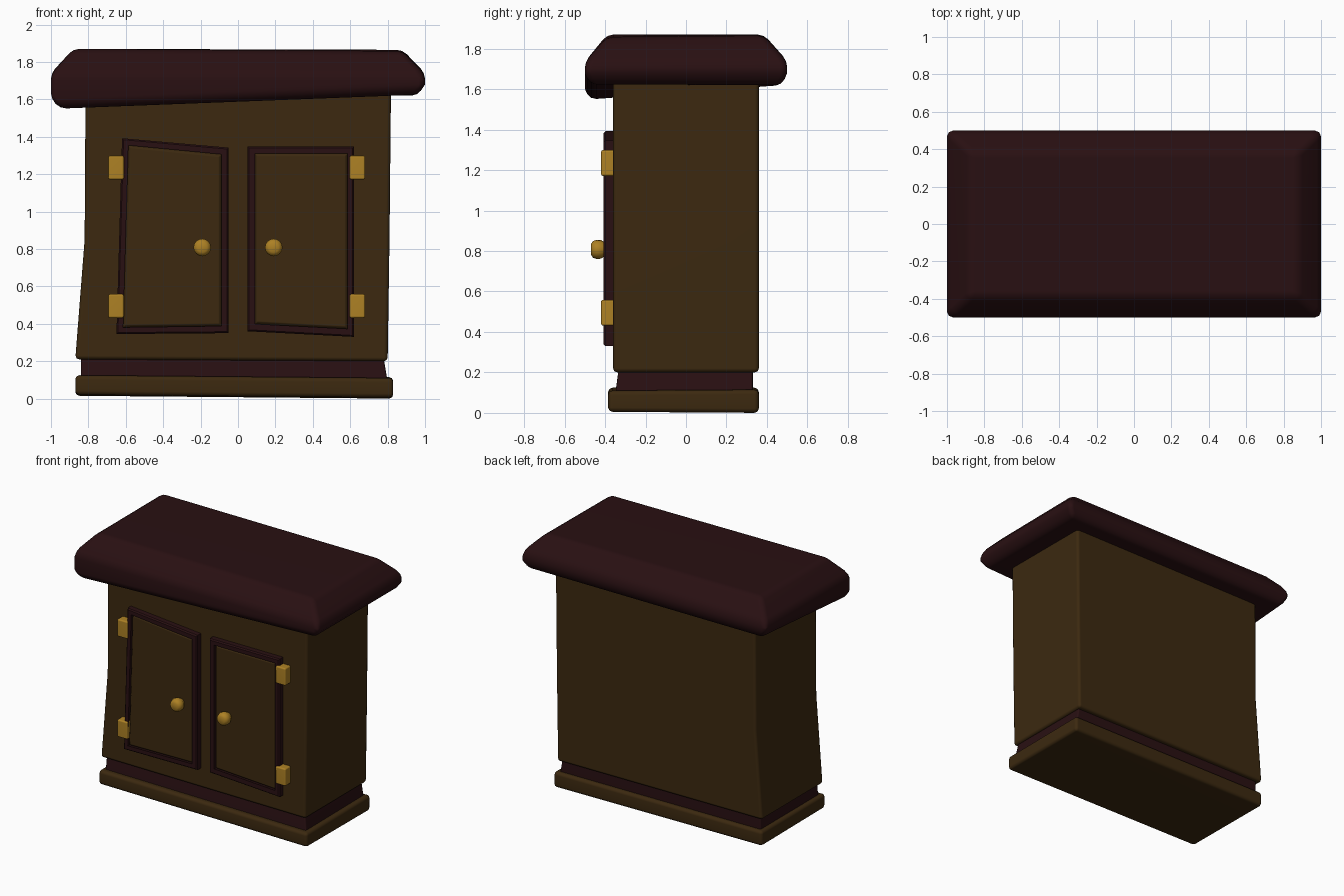
import bpy, bmesh, math

if "Cube" in bpy.data.objects:
    bpy.data.objects.remove(bpy.data.objects["Cube"])


def material(name, rgb):
    m = bpy.data.materials.new(name)
    m.diffuse_color = (*rgb, 1)
    m.use_nodes = True
    m.node_tree.nodes["Principled BSDF"].inputs["Base Color"].default_value = m.diffuse_color
    return m


BROWN = material("brown wood", (0.045, 0.022, 0.005))
DARK = material("dark red wood", (0.022, 0.005, 0.006))
GOLD = material("brass", (0.42, 0.22, 0.018))


def loft(name, rings, mat, bevel, segments=2, caps=True):
    """Skin a stack of equal-length point rings; round the edges."""
    bm = bmesh.new()
    loops = [[bm.verts.new(p) for p in r] for r in rings]
    n = len(loops[0])
    pairs = list(zip(loops, loops[1:]))
    if not caps:
        pairs.append((loops[-1], loops[0]))
    for a, b in pairs:
        for i in range(n):
            j = (i + 1) % n
            bm.faces.new((a[i], a[j], b[j], b[i]))
    if caps:
        bm.faces.new(loops[0][::-1])
        bm.faces.new(loops[-1])
    bmesh.ops.recalc_face_normals(bm, faces=bm.faces)
    me = bpy.data.meshes.new(name)
    bm.to_mesh(me)
    bm.free()
    me.materials.append(mat)
    me.polygons.foreach_set("use_smooth", [True] * len(me.polygons))
    ob = bpy.data.objects.new(name, me)
    bpy.context.collection.objects.link(ob)
    if bevel:
        mod = ob.modifiers.new("rounding", "BEVEL")
        mod.width = bevel
        mod.segments = segments
        mod.limit_method = "ANGLE"
        mod.angle_limit = math.radians(35)
        ob.modifiers.new("flat_centres", "WEIGHTED_NORMAL")
    return ob


def level(x0, x1, y0, y1, z):
    """Rectangle ring; z gives front-left, front-right, back-right, back-left."""
    z = z if isinstance(z, tuple) else (z,) * 4
    return [(x0, y0, z[0]), (x1, y0, z[1]), (x1, y1, z[2]), (x0, y1, z[3])]


def upright(quad, y, inset=0.0):
    """Door outline at depth y, pulled towards its centre by inset."""
    cx = sum(p[0] for p in quad) / 4
    cz = sum(p[1] for p in quad) / 4
    return [(x - math.copysign(inset, x - cx), y, z - math.copysign(inset, z - cz))
            for x, z in quad]


# Plinth, skirt and slightly crooked cabinet body
loft("plinth", [level(-0.87, 0.83, -0.385, 0.36, (0.02, 0.005, 0.0, 0.015)),
                level(-0.87, 0.83, -0.385, 0.36, (0.125, 0.11, 0.115, 0.125))], BROWN, 0.022)
loft("skirt", [level(-0.84, 0.80, -0.35, 0.33, 0.09),
               level(-0.84, 0.775, -0.33, 0.33, 0.24)], DARK, 0.01)
loft("cabinet_body", [level(-0.87, 0.80, -0.36, 0.36, (0.21, 0.20, 0.20, 0.21)),
                      level(-0.82, 0.81, -0.36, 0.36, 0.85),
                      level(-0.815, 0.818, -0.36, 0.36, 1.66)], BROWN, 0.02)

# Heavy tabletop with sloping edges and one sagging corner
loft("tabletop", [level(-0.95, 0.96, -0.475, 0.475, (1.548, 1.625, 1.62, 1.62)),
                  level(-1.0, 1.0, -0.5, 0.5, (1.60, 1.68, 1.68, 1.68)),
                  level(-1.0, 1.0, -0.5, 0.5, (1.735, 1.735, 1.74, 1.74)),
                  level(-0.88, 0.88, -0.39, 0.385, (1.87, 1.858, 1.865, 1.87))], DARK, 0.035)

# Doors: frame ring, and raised panel inside it
doors = {
    "left": ([(-0.65, 0.345), (-0.05, 0.35), (-0.05, 1.342), (-0.62, 1.392)],
             [(-0.62, 0.375), (-0.083, 0.382), (-0.083, 1.312), (-0.592, 1.36)]),
    "right": ([(0.05, 0.36), (0.62, 0.33), (0.62, 1.347), (0.05, 1.347)],
              [(0.085, 0.393), (0.592, 0.367), (0.592, 1.317), (0.085, 1.317)]),
}
for side, (outer, inner) in doors.items():
    loft(side + "_door_frame", [upright(outer, -0.35), upright(outer, -0.398),
                                upright(outer, -0.407, 0.008), upright(inner, -0.407, -0.006),
                                upright(inner, -0.385), upright(inner, -0.35)],
         DARK, 0, caps=False).data.shade_flat()
    loft(side + "_door_panel", [upright(inner, -0.35, -0.004), upright(inner, -0.386, -0.004),
                                upright(inner, -0.400, 0.018)], BROWN, 0.004)

# Brass hinges and round knobs
for side, s in (("left", -1), ("right", 1)):
    for place, z in (("lower", 0.495), ("upper", 1.235)):
        x = s * 0.645 - 0.007
        loft(f"{side}_{place}_hinge", [level(x - 0.042, x + 0.042, -0.42, -0.34, z - 0.064),
                                       level(x - 0.042, x + 0.042, -0.42, -0.34, z + 0.064)],
             GOLD, 0.01)
    rings = []
    for r, y in ((0.034, -0.38), (0.038, -0.408), (0.046, -0.42), (0.047, -0.442),
                 (0.041, -0.46), (0.026, -0.47)):
        rings.append([(s * 0.191 + r * math.cos(a * math.pi / 8), y,
                       0.808 + r * math.sin(a * math.pi / 8)) for a in range(16)])
    loft(side + "_knob", rings, GOLD, 0)
